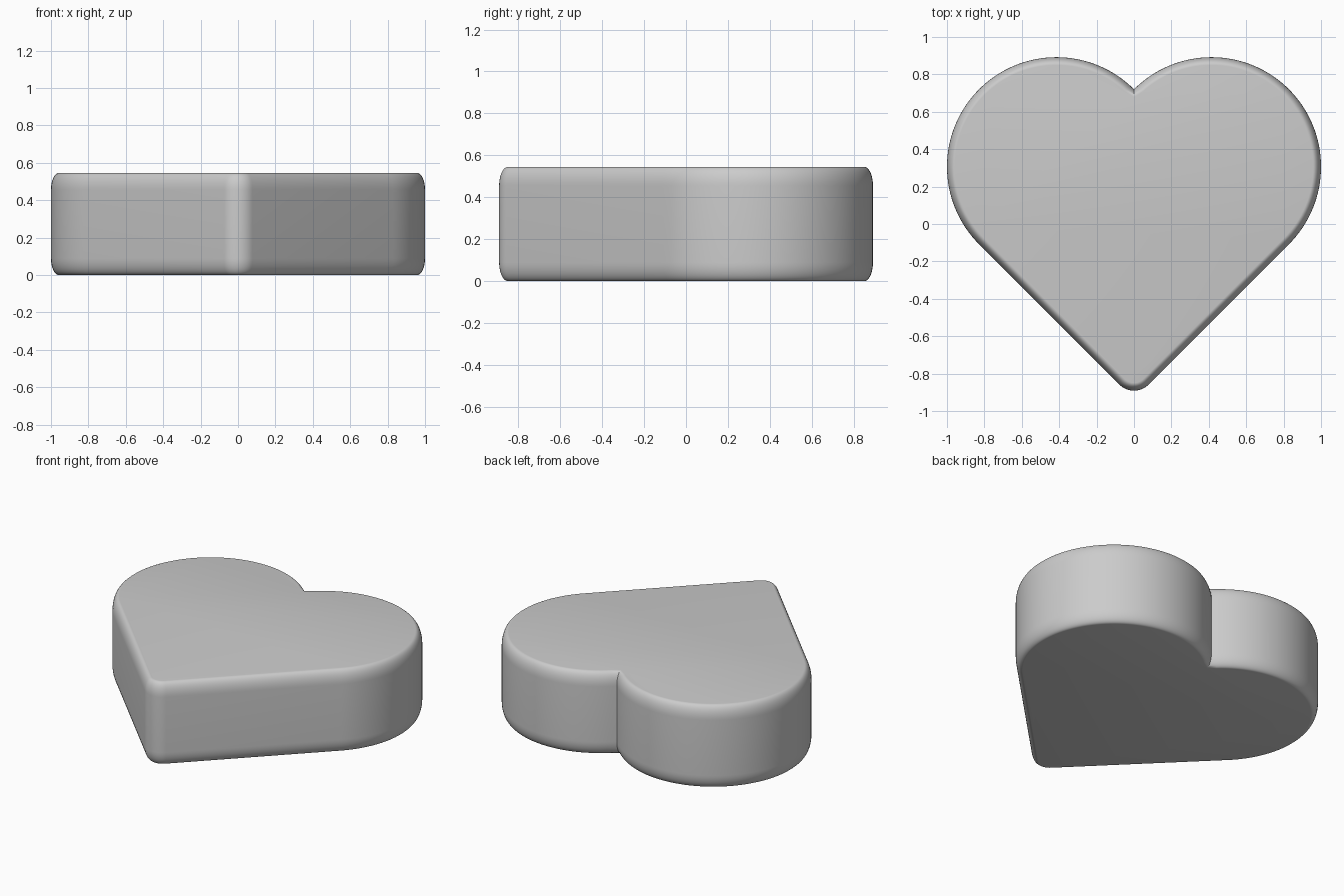
import bpy, bmesh
from math import sin, cos, pi, radians, sqrt

if "Cube" in bpy.data.objects:
    bpy.data.objects.remove(bpy.data.objects["Cube"])

R, CX, CY = 0.5858, 0.4142, 0.306    # lobe circles
TIP_R = 0.11                         # rounding of the lower point
H, EDGE_XY, EDGE_Z = 0.545, 0.042, 0.09


def arc(cx, cy, r, a0, a1, n):
    """Points with outward normals along an arc, angles in degrees."""
    out = []
    for i in range(n + 1):
        a = radians(a0 + (a1 - a0) * i / n)
        out.append((cx + r * cos(a), cy + r * sin(a), cos(a), sin(a)))
    return out


# Right half of the outline, tip to cleft
tip_y = CY - R * sqrt(2) * 1.5 + TIP_R * sqrt(2)
half = arc(0, tip_y, TIP_R, -90, -45, 8) + arc(CX, CY, R, -45, 135, 64)
cleft = (0, half[-1][1], 0, 1)
half[-1] = cleft
outline = half + [(-x, y, -nx, ny) for x, y, nx, ny in half[-2:0:-1]]

# Rounded edge profile: (inset, height) from bottom to top
N = 10
quarter = [(EDGE_XY * (1 - sin(t)), EDGE_Z * (1 - cos(t)))
           for t in [pi / 2 * i / N for i in range(N + 1)]]
profile = quarter + [(d, H - z) for d, z in reversed(quarter)]

# Stack the rings into a closed body
bm = bmesh.new()
rings = [[bm.verts.new((x - nx * d, y - ny * d, z)) for x, y, nx, ny in outline]
         for d, z in profile]
n = len(outline)
for lo, hi in zip(rings, rings[1:]):
    for i in range(n):
        j = (i + 1) % n
        bm.faces.new((lo[i], lo[j], hi[j], hi[i]))
bm.faces.new(rings[0][::-1])
bm.faces.new(rings[-1])
bmesh.ops.recalc_face_normals(bm, faces=bm.faces)

mesh = bpy.data.meshes.new("heart_body")
bm.to_mesh(mesh)
bm.free()
body = bpy.data.objects.new("heart_body", mesh)
bpy.context.collection.objects.link(body)
bpy.context.view_layer.objects.active = body
body.select_set(True)
bpy.ops.object.shade_smooth_by_angle(angle=radians(35))
